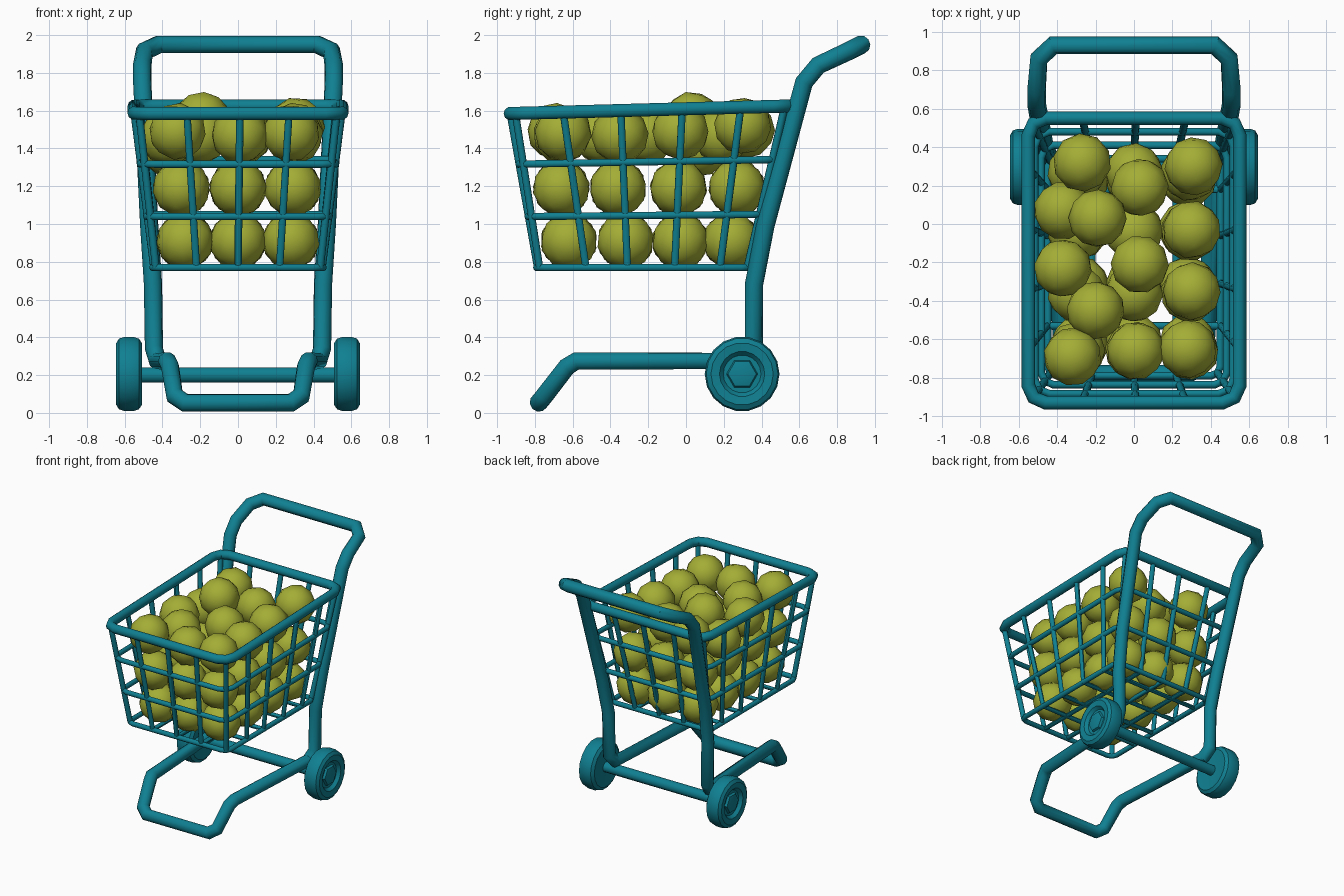
import bpy, bmesh, math, random
from mathutils import Euler, Vector

if "Cube" in bpy.data.objects:
    bpy.data.objects.remove(bpy.data.objects["Cube"])

random.seed(4)


def material(name, colour):
    m = bpy.data.materials.new(name)
    m.diffuse_color = (*colour, 1)
    m.use_nodes = True
    m.node_tree.nodes["Principled BSDF"].inputs["Base Color"].default_value = m.diffuse_color
    return m


TEAL = material("teal", (0.005, 0.215, 0.285))
LIME = material("lime", (0.37, 0.42, 0.036))


def add_object(name, mesh, mat, angle=40):
    mesh.materials.clear()
    mesh.materials.append(mat)
    mesh.shade_smooth()
    mesh.set_sharp_from_angle(angle=math.radians(angle))
    ob = bpy.data.objects.new(name, mesh)
    bpy.context.collection.objects.link(ob)
    return ob


def tubes(name, paths, radius, cyclic=False):
    """Round tubes along straight-segment paths, as one mesh."""
    cu = bpy.data.curves.new(name, 'CURVE')
    cu.dimensions = '3D'
    cu.bevel_depth = radius
    cu.bevel_resolution = 3
    cu.use_fill_caps = True
    for pts in paths:
        s = cu.splines.new('POLY')
        s.points.add(len(pts) - 1)
        for p, co in zip(s.points, pts):
            p.co = (*co, 1)
        s.use_cyclic_u = cyclic
    tmp = bpy.data.objects.new(name + "_path", cu)
    bpy.context.collection.objects.link(tmp)
    bpy.context.view_layer.update()
    dg = bpy.context.evaluated_depsgraph_get()
    mesh = bpy.data.meshes.new_from_object(tmp.evaluated_get(dg))
    bpy.data.objects.remove(tmp)
    return add_object(name, mesh, TEAL)


def mix(a, b, t):
    return a + (b - a) * t


# Handle, legs and base: one bent loop, mirrored left to right
half = [(0.42, 0.93, 1.95), (0.495, 0.86, 1.915), (0.507, 0.70, 1.84),
        (0.507, 0.625, 1.75), (0.47, 0.42, 0.99), (0.45, 0.36, 0.68),
        (0.445, 0.36, 0.34), (0.425, 0.31, 0.275), (0.375, -0.58, 0.275),
        (0.36, -0.63, 0.245), (0.335, -0.75, 0.09), (0.28, -0.78, 0.053)]
tubes("frame", [half + [(-x, y, z) for x, y, z in reversed(half)]], 0.049, True)

# Axle
tubes("axle", [[(-0.53, 0.3, 0.2), (0.53, 0.3, 0.2)]], 0.042)


# Basket: t = 0 at the floor, 1 at the rim
def limits(t):
    return mix(0.45, 0.55, t), mix(-0.79, -0.93, t), mix(0.34, 0.55, t)


def height(y, t):
    return mix(0.77, 1.61 + 0.027 * y, t)


def ring(t):
    x, y0, y1 = limits(t)
    c = mix(0.05, 0.09, t)
    xy = [(x, y0 + c), (x, y1 - c), (x - c * 0.3, y1 - c * 0.3), (x - c, y1),
          (c - x, y1), (c * 0.3 - x, y1 - c * 0.3), (-x, y1 - c), (-x, y0 + c),
          (c * 0.3 - x, y0 + c * 0.3), (c - x, y0), (x - c, y0),
          (x - c * 0.3, y0 + c * 0.3)]
    return [(a, b, height(b, t)) for a, b in xy]


tubes("basket_rim", [ring(1)], 0.036, True)
tubes("basket_rings", [ring(t) for t in (0, 0.33, 0.67)], 0.02, True)

# U-shaped wires running across the basket and front to back
wires = []
for top, low in ((-0.65, -0.53), (-0.345, -0.31), (-0.02, -0.06), (0.29, 0.18)):
    xt, xb = limits(1)[0], limits(0)[0]
    wires.append([(-xt, top, height(top, 1)), (-xb, low, 0.77),
                  (xb, low, 0.77), (xt, top, height(top, 1))])
for top, low in ((-0.27, -0.22), (0.01, 0), (0.27, 0.22)):
    (_, f1, b1), (_, f0, b0) = limits(1), limits(0)
    wires.append([(top, f1, height(f1, 1)), (low, f0, 0.77),
                  (low, b0, 0.77), (top, b1, height(b1, 1))])
# Corner wires
for i in (2, 5, 8, 11):
    wires.append([ring(1)[i], ring(0)[i]])
tubes("basket_wires", wires, 0.02)


# Wheels: lathed tyre with a recessed disc and a faceted hub cap
def lathe(bm, profile, sides, side):
    rows = []
    for x, r in profile:
        rows.append([bm.verts.new((side * x, 0.297 + r * math.cos(a), 0.206 + r * math.sin(a)))
                     for a in (2 * math.pi * k / sides for k in range(sides))])
    for a, b in zip(rows, rows[1:]):
        for k in range(sides):
            n = (k + 1) % sides
            bm.faces.new((a[k], a[n], b[n], b[k]))
    bm.faces.new(rows[0])
    bm.faces.new(rows[-1])


for side, label in ((-1, "left"), (1, "right")):
    bm = bmesh.new()
    lathe(bm, [(0.515, 0.10), (0.508, 0.165), (0.525, 0.19), (0.55, 0.198),
               (0.605, 0.198), (0.63, 0.19), (0.645, 0.165), (0.64, 0.12),
               (0.615, 0.10)], 18, side)
    lathe(bm, [(0.60, 0.09), (0.632, 0.075), (0.638, 0.05)], 6, side)
    bmesh.ops.recalc_face_normals(bm, faces=bm.faces)
    me = bpy.data.meshes.new("wheel_" + label)
    bm.to_mesh(me)
    bm.free()
    add_object("wheel_" + label, me, TEAL, 30)

# Balls: two neat layers, then a loose heap on top
balls = [(x, y, 0.91) for x in (-0.28, 0, 0.28) for y in (-0.62, -0.32, -0.03, 0.24)]
balls += [(x, y, 1.19) for x in (-0.3, 0, 0.29) for y in (-0.66, -0.36, -0.04, 0.27)]
balls += [(-0.27, 0.32, 1.50), (0.03, 0.19, 1.47), (0.31, 0.30, 1.52),
          (-0.37, 0.07, 1.40), (-0.19, 0.03, 1.55), (0.30, -0.03, 1.49),
          (-0.37, -0.23, 1.46), (0.03, -0.21, 1.47), (0.30, -0.35, 1.47),
          (-0.20, -0.45, 1.47), (-0.32, -0.69, 1.49), (0.01, -0.66, 1.47),
          (0.28, -0.65, 1.48)]
bm = bmesh.new()
for c in balls:
    turn = Euler([random.uniform(0, 6.28) for _ in range(3)]).to_matrix().to_4x4()
    turn.translation = Vector(c)
    bmesh.ops.create_icosphere(bm, subdivisions=2, radius=0.152, matrix=turn)
me = bpy.data.meshes.new("balls")
bm.to_mesh(me)
bm.free()
add_object("balls", me, LIME)
